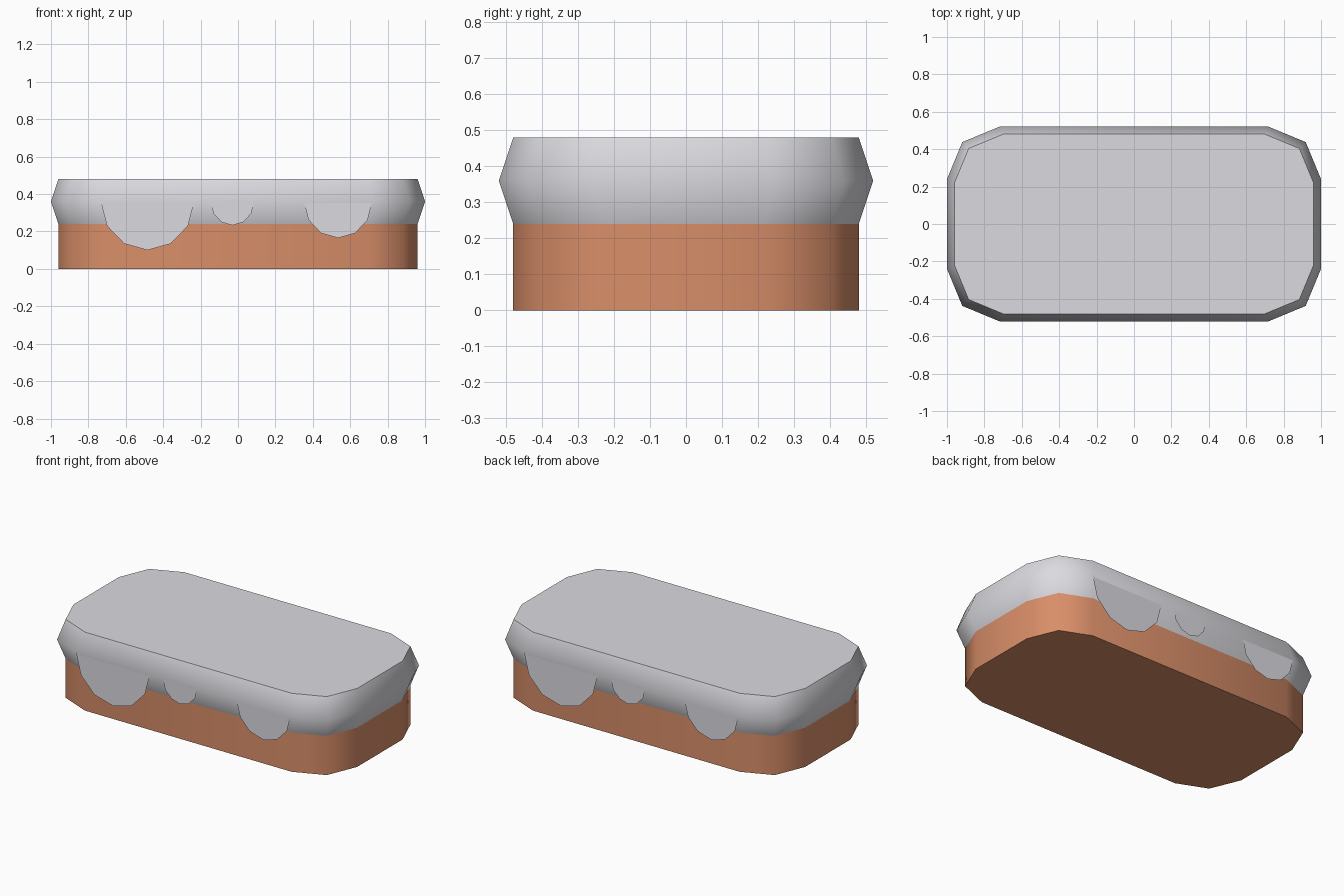
import bpy
import math

if "Cube" in bpy.data.objects:
    bpy.data.objects.remove(bpy.data.objects["Cube"])


def material(name, rgb):
    m = bpy.data.materials.new(name)
    m.diffuse_color = (*rgb, 1.0)
    m.use_nodes = True
    m.node_tree.nodes["Principled BSDF"].inputs["Base Color"].default_value = m.diffuse_color
    return m


ICING = material("pale grey icing", (0.71, 0.70, 0.74))
CAKE = material("orange brown cake", (0.69, 0.27, 0.14))


def add_mesh(name, verts, faces, mat):
    me = bpy.data.meshes.new(name)
    me.from_pydata(verts, [], faces)
    me.materials.append(mat)
    ob = bpy.data.objects.new(name, me)
    bpy.context.collection.objects.link(ob)
    return ob


def outline(hx, hy, r, z):
    # rounded rectangle, two segments per corner, counter-clockwise
    pts = []
    for k, (sx, sy) in enumerate([(1, 1), (-1, 1), (-1, -1), (1, -1)]):
        for i in range(3):
            a = math.radians(90 * k + 45 * i)
            pts.append((sx * (hx - r) + r * math.cos(a),
                        sy * (hy - r) + r * math.sin(a), z))
    return pts


def stack(name, rings, mat):
    # loft through outlines, smooth walls and flat caps
    n = len(rings[0])
    verts = [p for ring in rings for p in ring]
    faces = [(k * n + i, k * n + (i + 1) % n, (k + 1) * n + (i + 1) % n, (k + 1) * n + i)
             for k in range(len(rings) - 1) for i in range(n)]
    walls = len(faces)
    faces.append(tuple(reversed(range(n))))
    faces.append(tuple(range((len(rings) - 1) * n, len(rings) * n)))
    ob = add_mesh(name, verts, faces, mat)
    for p in ob.data.polygons:
        p.use_smooth = p.index < walls
    return ob


# Cake base and bulging icing slab
stack("cake_base", [outline(0.96, 0.48, 0.26, 0.0),
                    outline(0.96, 0.48, 0.26, 0.24)], CAKE)
stack("icing_top", [outline(0.96, 0.48, 0.26, 0.24),
                    outline(1.00, 0.52, 0.28, 0.36),
                    outline(0.96, 0.48, 0.26, 0.48)], ICING)


# Flat half-round icing drips; the back set is the front set turned half round
def drip(name, x, rx, rz, side):
    pts = []
    for i in range(7):
        a = math.pi + math.pi * i / 6
        pts.append((side * (x + rx * math.cos(a)), -side * 0.517, 0.36 + rz * math.sin(a)))
    add_mesh(name, pts, [tuple(range(7))], ICING)


for side, where in ((1, "front"), (-1, "back")):
    drip(where + "_drip_large", -0.484, 0.25, 0.26, side)
    drip(where + "_drip_small", -0.03, 0.117, 0.127, side)
    drip(where + "_drip_medium", 0.535, 0.183, 0.195, side)
